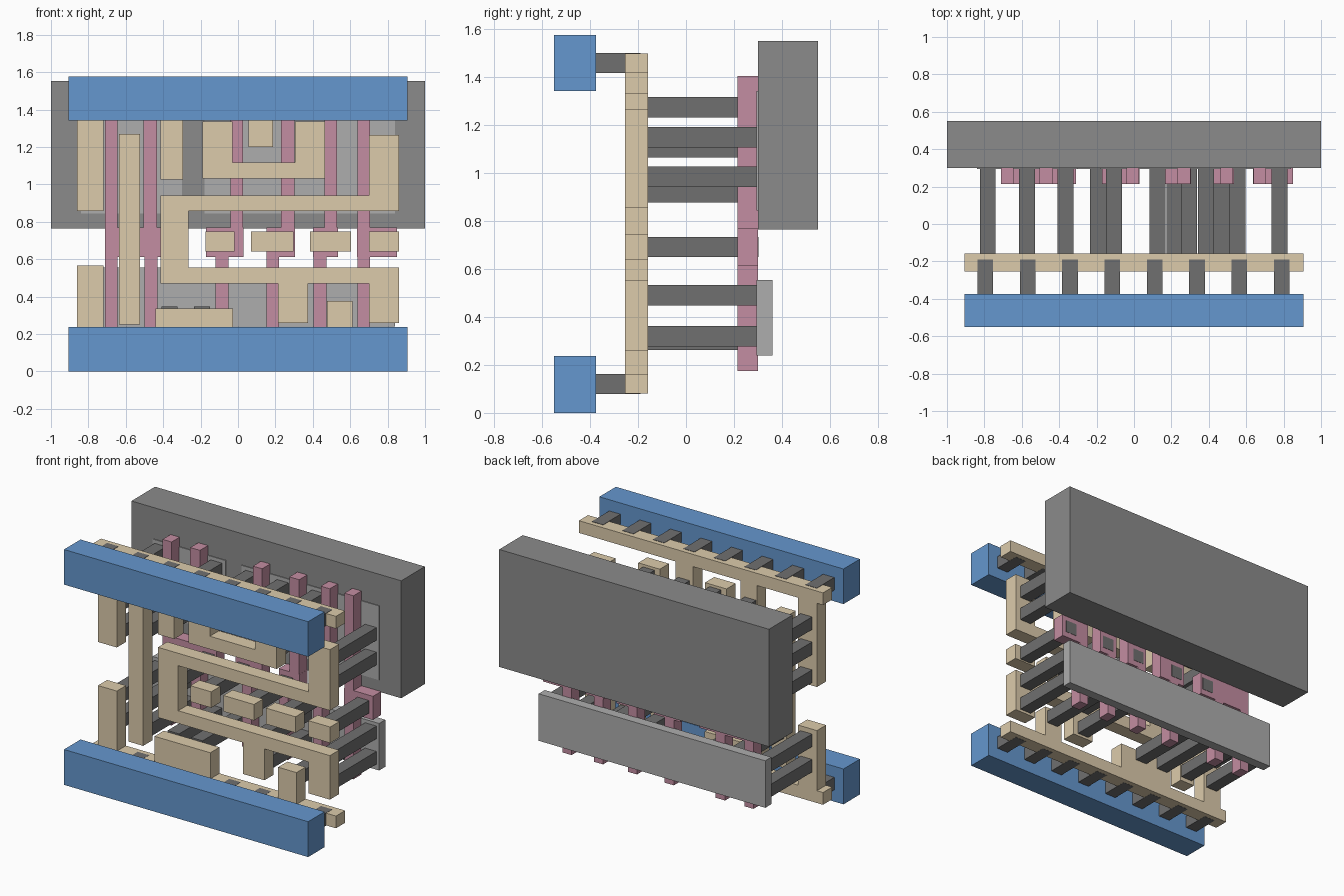
import bpy, bmesh


def material(name, r, g, b):
    m = bpy.data.materials.new(name)
    m.diffuse_color = (r, g, b, 1)
    return m


BLUE = material("blue", 0.13, 0.31, 0.62)
TAN = material("tan", 0.72, 0.60, 0.41)
PINK = material("pink", 0.55, 0.27, 0.36)
DARK = material("dark_grey", 0.16, 0.16, 0.16)
MID = material("mid_grey", 0.26, 0.26, 0.26)
LIGHT = material("light_grey", 0.42, 0.42, 0.42)


def plate(name, outline, y0, y1, mat):
    """Extrude an x-z outline from y0 to y1."""
    bm = bmesh.new()
    face = bm.faces.new([bm.verts.new((x, y0, z)) for x, z in outline])
    ext = bmesh.ops.extrude_face_region(bm, geom=[face])
    verts = [v for v in ext["geom"] if isinstance(v, bmesh.types.BMVert)]
    bmesh.ops.translate(bm, verts=verts, vec=(0, y1 - y0, 0))
    bmesh.ops.recalc_face_normals(bm, faces=bm.faces)
    me = bpy.data.meshes.new(name)
    bm.to_mesh(me)
    bm.free()
    me.materials.append(mat)
    ob = bpy.data.objects.new(name, me)
    bpy.context.collection.objects.link(ob)
    return ob


def box(name, x0, x1, y0, y1, z0, z1, mat):
    return plate(name, [(x0, z0), (x1, z0), (x1, z1), (x0, z1)], y0, y1, mat)


def comb(name, z_outer, z_inner, teeth):
    """Supply strip with branches (x0, x1, z_end) growing toward the middle."""
    pts = [(-0.905, z_outer), (-0.905, z_inner)]
    for x0, x1, z in teeth:
        pts += [(x0, z_inner), (x0, z), (x1, z), (x1, z_inner)]
    pts += [(0.905, z_inner), (0.905, z_outer)]
    plate(name, pts, *METAL, TAN)


METAL = (-0.255, -0.158)
GATE = (0.215, 0.30)

# Upper power rails
box("bottom_rail", -0.905, 0.905, -0.55, -0.375, 0, 0.237, BLUE)
box("top_rail", -0.905, 0.905, -0.55, -0.375, 1.342, 1.577, BLUE)

# Well and active regions
box("well_block", -1, 1, 0.30, 0.55, 0.765, 1.552, MID)
box("lower_active_plate", -0.84, 0.84, 0.295, 0.36, 0.24, 0.555, LIGHT)
box("upper_active_plate_left", -0.84, -0.30, 0.295, 0.36, 0.845, 1.342, LIGHT)
box("upper_active_plate_right", -0.18, 0.84, 0.295, 0.36, 0.845, 1.342, LIGHT)

# Metal strips joined to the rails
comb("top_strip", 1.50, 1.418,
     [(-0.86, -0.72, 0.857), (-0.415, -0.295, 1.027), (0.057, 0.188, 1.20)])
comb("bottom_strip", 0.08, 0.162,
     [(-0.86, -0.72, 0.565), (-0.44, -0.027, 0.337), (0.476, 0.612, 0.375)])

# Free metal tracks
box("tall_track", -0.635, -0.525, *METAL, 0.25, 1.27, TAN)
plate("u_track", [(-0.19, 1.03), (0.465, 1.03), (0.465, 1.335), (0.305, 1.335), (0.305, 1.117),
                  (-0.03, 1.117), (-0.03, 1.335), (-0.19, 1.335)], *METAL, TAN)
plate("c_track", [(-0.415, 0.47), (0.215, 0.47), (0.215, 0.26), (0.375, 0.26), (0.375, 0.47),
                  (0.70, 0.47), (0.70, 0.26), (0.86, 0.26), (0.86, 0.555), (-0.265, 0.555),
                  (-0.265, 0.857), (0.86, 0.857), (0.86, 1.265), (0.70, 1.265), (0.70, 0.94),
                  (-0.415, 0.94)], *METAL, TAN)
for i, (x0, x1) in enumerate([(-0.175, -0.02), (0.07, 0.297), (0.385, 0.605), (0.70, 0.862)]):
    box(f"input_pad_{i + 1}", x0, x1, *METAL, 0.64, 0.747, TAN)

# Gates: the double gate, then single ones (lower bar, upper bar, pad)
LO, HI, P0, P1 = 0.175, 1.405, 0.612, 0.77
plate("double_gate", [(-0.71, LO), (-0.643, LO), (-0.643, P0), (-0.50, P0), (-0.50, LO),
                      (-0.43, LO), (-0.43, P0), (-0.31, P0), (-0.31, P1), (-0.433, P1),
                      (-0.433, HI), (-0.505, HI), (-0.505, P1), (-0.643, P1), (-0.643, HI),
                      (-0.71, HI)], *GATE, PINK)
gates = [(-0.12, -0.05, -0.04, 0.028, -0.17, 0.029),
         (0.153, 0.22, 0.23, 0.303, 0.152, 0.304),
         (0.405, 0.472, 0.463, 0.53, 0.40, 0.535),
         (0.638, 0.705, 0.638, 0.705, 0.637, 0.85)]
for i, (a, b, c, d, e, f) in enumerate(gates):
    plate(f"gate_{i + 1}", [(a, LO), (b, LO), (b, P0), (f, P0), (f, P1), (d, P1), (d, HI),
                            (c, HI), (c, P1), (e, P1), (e, P0), (a, P0)], *GATE, PINK)

# Contact posts: x position with the heights used there
H = 0.0425
posts = [(-0.782, (0.32, 0.49, 0.92, 1.107, 1.275)), (-0.573, (0.32, 0.49, 0.985, 1.15)),
         (-0.367, (0.305, 1.107, 1.275)), (-0.193, (0.305,)), (-0.107, (1.107, 1.275)),
         (0.126, (1.275,)), (0.295, (0.32, 0.49)), (0.386, (1.107, 1.275)),
         (0.553, (0.305,)), (0.778, (0.32, 0.49, 0.985, 1.15))]
for x, heights in posts:
    for z in heights:
        box("contact_post", x - H, x + H, -0.16, 0.295, z - H, z + H, DARK)
for x in (-0.367, -0.107, 0.215, 0.47, 0.778):
    box("gate_contact_post", x - H, x + H, -0.16, 0.302, 0.692 - H, 0.692 + H, DARK)

# Short posts between rails and strips
for i in range(8):
    x = -0.795 + i * 0.2264
    for name, z0, z1 in (("bottom_rail_post", 0.079, 0.163), ("top_rail_post", 1.417, 1.502)):
        box(name, x - 0.042, x + 0.042, -0.376, -0.19, z0, z1, DARK)
